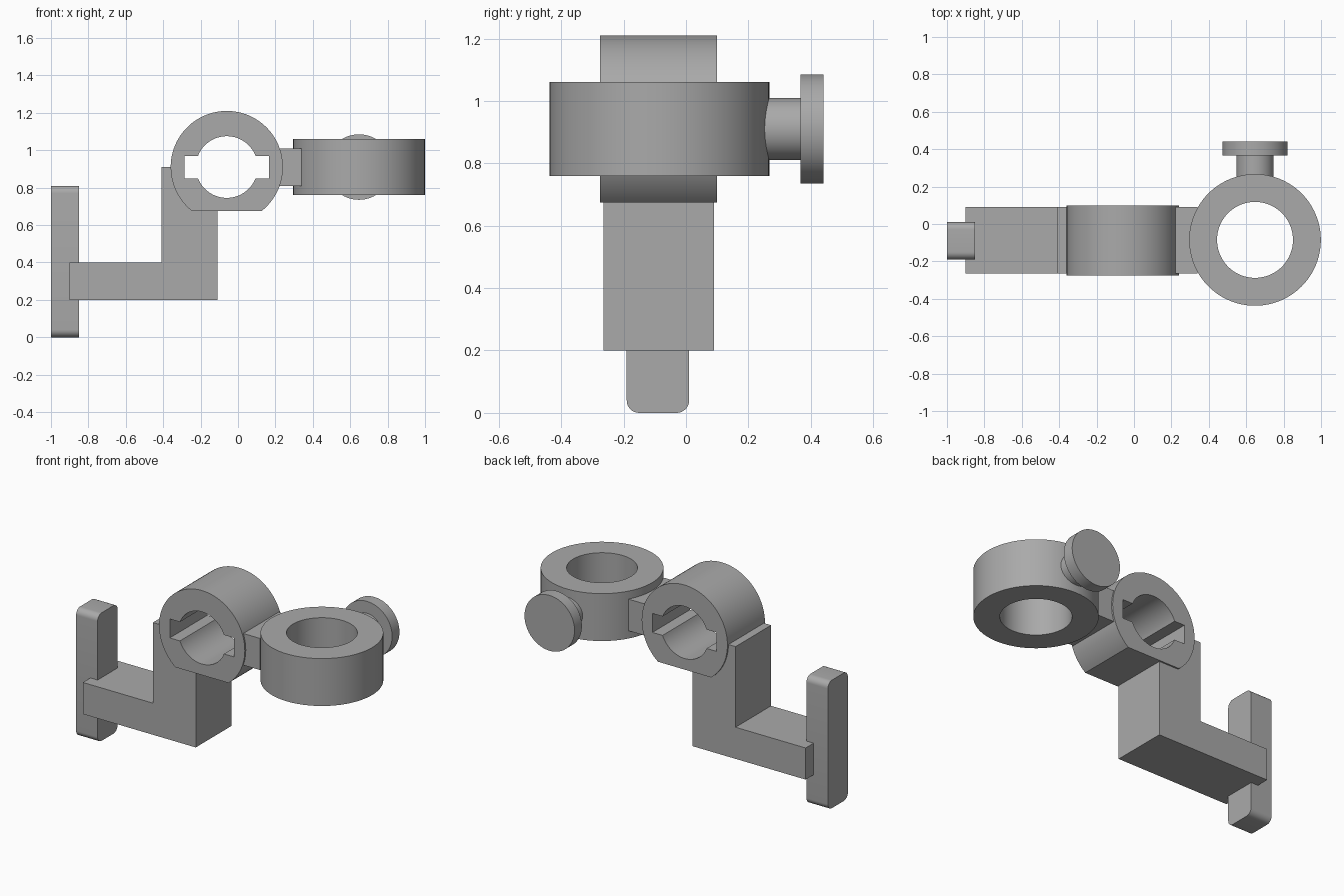
import bpy, bmesh
from math import sin, cos, asin, pi, radians

if "Cube" in bpy.data.objects:
    bpy.data.objects.remove(bpy.data.objects["Cube"])

grey = bpy.data.materials.new("plain grey")
grey.use_nodes = True
colour = (0.4, 0.4, 0.4, 1)
grey.diffuse_color = colour
grey.node_tree.nodes["Principled BSDF"].inputs["Base Color"].default_value = colour

PLACE = {"x": lambda u, v, t: (t, u, v),
         "y": lambda u, v, t: (u, t, v),
         "z": lambda u, v, t: (u, v, t)}


def arc(cu, cv, r, start, end, steps):
    angles = [start + (end - start) * i / steps for i in range(steps + 1)]
    return [(cu + r * cos(a), cv + r * sin(a)) for a in angles]


def circle(cu, cv, r, steps=96):
    return arc(cu, cv, r, 0, 2 * pi, steps)[:-1]


def rect(u0, u1, v0, v1):
    return [(u0, v0), (u1, v0), (u1, v1), (u0, v1)]


def prism(name, axis, low, high, outline, hole=None):
    """Extrude a flat outline, with an optional hole, along an axis."""
    bm = bmesh.new()
    for loop in [outline] + ([hole] if hole else []):
        verts = [bm.verts.new((u, v, low)) for u, v in loop]
        for i, vert in enumerate(verts):
            bm.edges.new((vert, verts[i - 1]))
    if hole:
        bmesh.ops.triangle_fill(bm, edges=bm.edges[:], use_beauty=True, normal=(0, 0, 1))
    else:
        bm.faces.new(bm.verts[:])
    made = bmesh.ops.extrude_face_region(bm, geom=bm.faces[:], use_keep_orig=True)
    for item in made["geom"]:
        if isinstance(item, bmesh.types.BMVert):
            item.co.z = high
    for vert in bm.verts:
        vert.co = PLACE[axis](*vert.co)
    bmesh.ops.recalc_face_normals(bm, faces=bm.faces[:])
    mesh = bpy.data.meshes.new(name)
    bm.to_mesh(mesh)
    bm.free()
    mesh.materials.append(grey)
    obj = bpy.data.objects.new(name, mesh)
    bpy.context.collection.objects.link(obj)
    bpy.ops.object.select_all(action="DESELECT")
    obj.select_set(True)
    bpy.context.view_layer.objects.active = obj
    bpy.ops.object.shade_smooth_by_angle(angle=radians(30))
    return obj


# Clamp hub with a flat underside and a keyed bore
HX, HZ, HR = -0.06, 0.91, 0.30
flat = asin(0.235 / HR)
hub = arc(HX, HZ, HR, -flat, pi + flat, 72)
bore_r, slot_x, slot_z = 0.165, 0.225, 0.06
key = asin(slot_z / bore_r)
bore = arc(HX, HZ, bore_r, key, pi - key, 36)
bore += [(HX - slot_x, HZ + slot_z), (HX - slot_x, HZ - slot_z)]
bore += arc(HX, HZ, bore_r, pi + key, 2 * pi - key, 36)
bore += [(HX + slot_x, HZ - slot_z), (HX + slot_x, HZ + slot_z)]
prism("clamp_hub", "y", -0.275, 0.10, hub, bore)

# Bent arm, its top tucked into the hub wall
prism("bent_arm", "y", -0.265, 0.09,
      [(-0.90, 0.20), (-0.11, 0.20), (-0.11, 0.71), (-0.25, 0.71), (-0.32, 0.80),
       (-0.34, 0.91), (-0.41, 0.91), (-0.41, 0.40), (-0.90, 0.40)])

# Upright end bar with rounded corners
r = 0.04
bar = []
for i, (y, z) in enumerate(rect(-0.19 + r, 0.01 - r, r, 0.81 - r)):
    bar += arc(y, z, r, pi + i * pi / 2, pi * 1.5 + i * pi / 2, 8)
prism("end_bar", "x", -1.0, -0.85, bar)

# Ring and the block joining it to the hub
RX, RY = 0.647, -0.085
prism("ring", "z", 0.76, 1.06, circle(RX, RY, 0.352), circle(RX, RY, 0.203))
prism("joining_block", "y", -0.265, 0.09, rect(0.19, 0.34, 0.81, 1.01))

# Thumb screw
prism("screw_shaft", "y", 0.20, 0.38, circle(RX, HZ, 0.10, 64))
prism("screw_knob", "y", 0.367, 0.44, circle(RX, HZ, 0.175))
